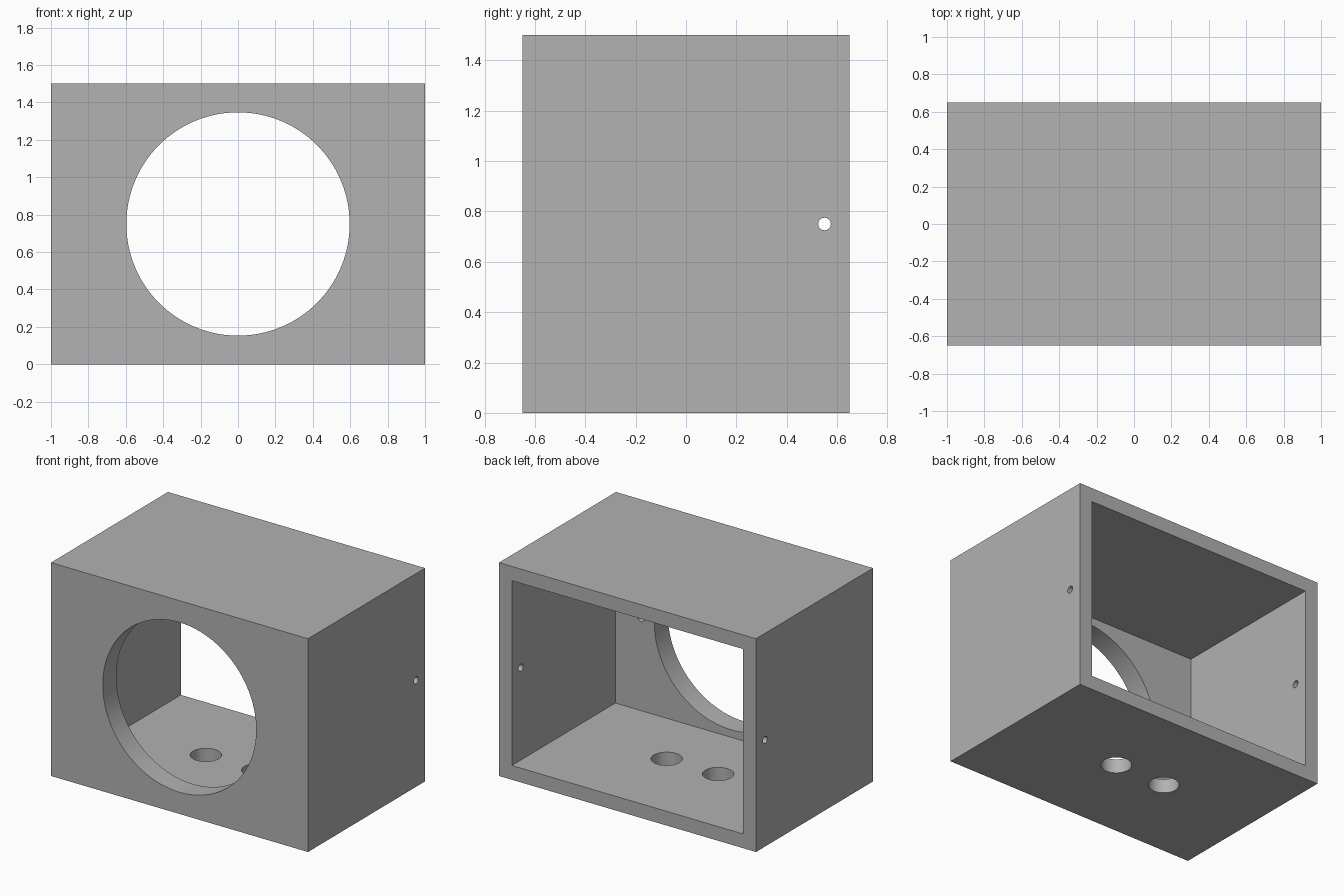
import bpy
import math

default = bpy.data.objects.get("Cube")
if default:
    bpy.data.objects.remove(default, do_unlink=True)

WIDTH, DEPTH, HEIGHT = 2.0, 1.3, 1.5
WALL, FRONT_WALL = 0.1, 0.15
MID = HEIGHT / 2

grey = bpy.data.materials.new("matte grey")
grey.use_nodes = True
colour = (0.445, 0.445, 0.445, 1)
grey.diffuse_color = colour
grey.node_tree.nodes["Principled BSDF"].inputs["Base Color"].default_value = colour


def box(name, low, high):
    """Box between two opposite corners."""
    centre = [(a + b) / 2 for a, b in zip(low, high)]
    bpy.ops.mesh.primitive_cube_add(size=1, location=centre)
    obj = bpy.context.object
    obj.name = name
    obj.scale = [b - a for a, b in zip(low, high)]
    bpy.ops.object.transform_apply(location=True, rotation=True, scale=True)
    obj.data.materials.append(grey)
    return obj


def rod(name, radius, length, centre, axis, sides=32):
    """Cylinder along the named axis."""
    turn = {"x": (0, math.pi / 2, 0), "y": (math.pi / 2, 0, 0), "z": (0, 0, 0)}[axis]
    bpy.ops.mesh.primitive_cylinder_add(vertices=sides, radius=radius, depth=length,
                                        location=centre, rotation=turn)
    obj = bpy.context.object
    obj.name = name
    obj.data.materials.append(grey)
    return obj


def cut(target, cutter):
    """Subtract the cutter for good, then discard it."""
    cutter.hide_render = True
    mod = target.modifiers.new("cut", "BOOLEAN")
    mod.operation = "DIFFERENCE"
    mod.solver = "EXACT"
    mod.object = cutter
    bpy.context.view_layer.objects.active = target
    bpy.ops.object.modifier_apply(modifier=mod.name)
    bpy.data.objects.remove(cutter, do_unlink=True)


# Open-backed enclosure
x, y = WIDTH / 2, DEPTH / 2
inner_front = -y + FRONT_WALL
enclosure = box("enclosure", (-x, -y, 0), (x, y, HEIGHT))
cut(enclosure, box("cavity", (WALL - x, inner_front, WALL),
                   (x - WALL, y + 0.2, HEIGHT - WALL)))

# Large round opening in the front wall
cut(enclosure, rod("front_opening", 0.597, 0.4, (0, -y, MID), "y", 128))

# Two cable holes through the floor
for px in (-0.25, 0.15):
    cut(enclosure, rod("floor_hole", 0.1, 0.15, (px, 0, WALL / 2), "z", 64))

# Screw holes through the side walls, and blind ones inside the front wall
for side in (-1, 1):
    cut(enclosure, rod("side_hole", 0.025, 0.3, (side * x, 0.55, MID), "x"))
    cut(enclosure, rod("blind_hole", 0.025, 0.2, (side * 0.7, inner_front, MID), "y"))

bpy.ops.object.select_all(action="DESELECT")
enclosure.select_set(True)
bpy.context.view_layer.objects.active = enclosure
bpy.ops.object.shade_smooth_by_angle(angle=math.radians(30))
